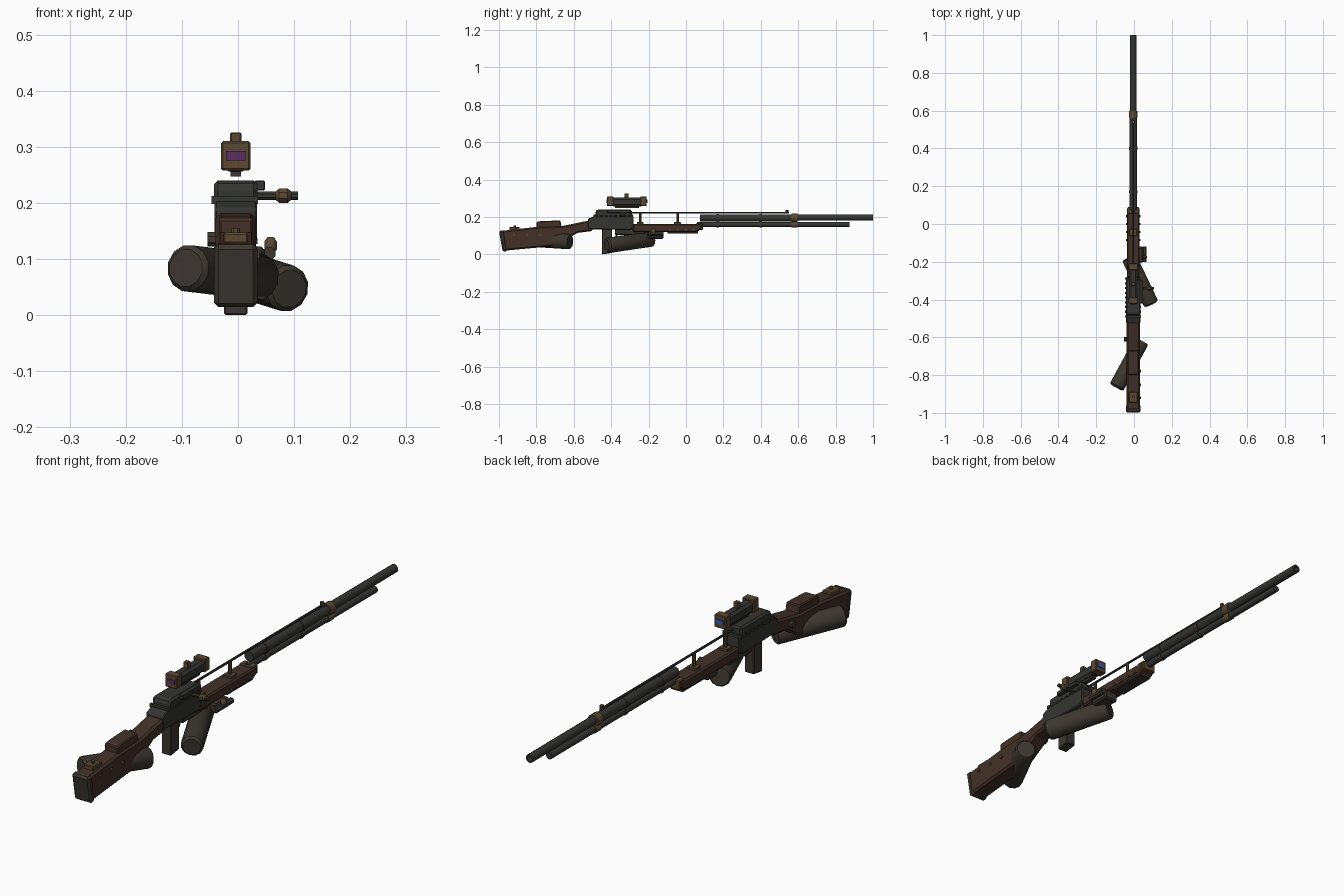
import bpy, bmesh, math
from mathutils import Vector

if "Cube" in bpy.data.objects:
    bpy.data.objects.remove(bpy.data.objects["Cube"])

CX = -0.004  # centre line of the rifle body


def material(name, rgb):
    m = bpy.data.materials.new(name)
    m.diffuse_color = (*rgb, 1)
    m.use_nodes = True
    m.node_tree.nodes["Principled BSDF"].inputs["Base Color"].default_value = m.diffuse_color
    return m


WOOD = material("dark_wood", (0.055, 0.030, 0.022))
METAL = material("gunmetal", (0.035, 0.036, 0.033))
BROWN = material("brown_metal", (0.045, 0.037, 0.029))
BRONZE = material("bronze", (0.105, 0.066, 0.034))
PURPLE = material("purple_glass", (0.10, 0.03, 0.12))
BLUE = material("blue_glass", (0.05, 0.10, 0.35))


def finish(name, bm, mat, bevel=0.0, smooth=False):
    bmesh.ops.recalc_face_normals(bm, faces=bm.faces)
    me = bpy.data.meshes.new(name)
    bm.to_mesh(me)
    bm.free()
    ob = bpy.data.objects.new(name, me)
    bpy.context.collection.objects.link(ob)
    me.materials.append(mat)
    if bevel:
        b = ob.modifiers.new("bevel", 'BEVEL')
        b.width, b.segments = bevel, 1
    if smooth:
        bpy.ops.object.select_all(action='DESELECT')
        ob.select_set(True)
        bpy.context.view_layer.objects.active = ob
        bpy.ops.object.shade_smooth_by_angle(angle=math.radians(40))
    return ob


def box(name, x, y, z, mat, bevel=0.0):
    bm = bmesh.new()
    bmesh.ops.create_cube(bm, size=1)
    for v in bm.verts:
        v.co = Vector([(r[0] + r[1]) / 2 + c * (r[1] - r[0]) for r, c in zip((x, y, z), v.co)])
    return finish(name, bm, mat, bevel)


def slab(name, profile, half, mat, bevel=0.0):
    """Side profile of (y, z) points given thickness across x."""
    bm = bmesh.new()
    face = bm.faces.new([bm.verts.new((CX - half, y, z)) for y, z in profile])
    ext = bmesh.ops.extrude_face_region(bm, geom=[face])
    moved = [g for g in ext["geom"] if isinstance(g, bmesh.types.BMVert)]
    bmesh.ops.translate(bm, verts=moved, vec=(2 * half, 0, 0))
    return finish(name, bm, mat, bevel)


def lathe(name, start, end, rings, mat, sides=12):
    """Round part on an axis; rings are (fraction along axis, radius)."""
    a, b = Vector(start), Vector(end)
    q = (b - a).to_track_quat('Z', 'Y')
    bm = bmesh.new()
    loops = []
    for t, r in rings:
        loops.append([bm.verts.new(a.lerp(b, t) + q @ Vector((
            r * math.cos(math.tau * (i + .5) / sides), r * math.sin(math.tau * (i + .5) / sides), 0)))
            for i in range(sides)])
    for l0, l1 in zip(loops, loops[1:]):
        for i in range(sides):
            j = (i + 1) % sides
            bm.faces.new((l0[i], l0[j], l1[j], l1[i]))
    bm.faces.new(loops[0])
    bm.faces.new(loops[-1])
    return finish(name, bm, mat, smooth=True)


def rod(name, start, end, r, mat, sides=12):
    return lathe(name, start, end, [(0, r), (1, r)], mat, sides)


# Stock, butt plate and cheek rest
slab("stock", [(-0.985, 0.126), (-0.80, 0.147), (-0.66, 0.152), (-0.50, 0.185), (-0.50, 0.125),
               (-0.58, 0.115), (-0.63, 0.085), (-0.70, 0.045), (-0.97, 0.020)], 0.036, WOOD, 0.008)
slab("butt_plate", [(-1.0, 0.125), (-0.972, 0.130), (-0.955, 0.018), (-0.98, 0.013)], 0.039, BROWN, 0.008)
slab("cheek_rest", [(-0.80, 0.140), (-0.80, 0.172), (-0.785, 0.177), (-0.672, 0.182),
                    (-0.665, 0.145)], 0.030, WOOD, 0.004)
box("butt_clasp", (CX - 0.022, CX + 0.022), (-0.945, -0.89), (0.125, 0.147), BRONZE, 0.003)
rod("butt_screw", (CX, -0.915, 0.14), (CX, -0.915, 0.155), 0.008, BRONZE, 8)
for i, y in enumerate((-0.92, -0.85, -0.78)):
    rod(f"stock_stud_{i}", (0.025, y, 0.105), (0.038, y, 0.105), 0.007, BRONZE, 8)
rod("stock_knob", (-0.03, -0.61, 0.135), (-0.054, -0.61, 0.135), 0.014, BROWN, 8)

# Slanted canisters under the stock and the receiver
caps = [(0, 0.034), (0.03, 0.042), (0.97, 0.042), (1, 0.036)]
lathe("rear_canister", (-0.093, -0.865, 0.084), (0.040, -0.620, 0.068), caps, BROWN, 12)
lathe("front_canister", (0.091, -0.424, 0.047), (-0.025, -0.180, 0.083), caps, BROWN, 12)

# Receiver with stepped upper part and ribs
slab("receiver", [(-0.525, 0.135), (-0.525, 0.190), (-0.49, 0.205), (-0.28, 0.205),
                  (-0.28, 0.145), (-0.30, 0.130)], 0.038, METAL, 0.004)
slab("receiver_cover", [(-0.485, 0.20), (-0.485, 0.230), (-0.475, 0.240), (-0.29, 0.240),
                        (-0.29, 0.20)], 0.039, METAL, 0.008)
for i in range(9):
    y = -0.495 + i * 0.025
    box(f"receiver_rib_{i}", (CX - 0.043, CX + 0.040), (y, y + 0.011), (0.198, 0.212), METAL)
box("receiver_latch", (0.030, 0.048), (-0.42, -0.30), (0.222, 0.240), METAL, 0.002)

# Bolt handle
rod("bolt_handle", (0.03, -0.34, 0.213), (0.107, -0.34, 0.213), 0.008, METAL, 8)
lathe("bolt_knob", (0.066, -0.34, 0.213), (0.096, -0.34, 0.213),
      [(0, 0.007), (0.25, 0.014), (0.75, 0.014), (1, 0.007)], BRONZE, 8)

# Magazine box and trigger
slab("magazine", [(-0.45, 0.0), (-0.45, 0.135), (-0.395, 0.135), (-0.395, 0.008)], 0.021, BROWN, 0.003)
slab("trigger", [(-0.375, 0.14), (-0.36, 0.14), (-0.37, 0.085), (-0.378, 0.085)], 0.005, METAL)
box("lower_frame", (CX - 0.025, CX + 0.025), (-0.38, -0.22), (0.105, 0.14), METAL, 0.004)

# Fore-end, with a clamp and side tool below
slab("fore_end", [(-0.285, 0.120), (-0.285, 0.163), (0.085, 0.163), (0.085, 0.138),
                  (0.06, 0.120)], 0.034, WOOD, 0.006)
box("fore_end_plate", (CX - 0.027, CX + 0.027), (-0.10, 0.065), (0.113, 0.126), BROWN, 0.002)
for i in range(4):
    y = -0.085 + i * 0.042
    rod(f"fore_end_bolt_{i}", (CX - 0.039, y, 0.132), (CX + 0.039, y, 0.132), 0.006, BRONZE, 8)
box("side_tool", (-0.015, 0.048), (-0.205, -0.12), (0.083, 0.122), BROWN, 0.006)
rod("side_tool_tube", (0.056, -0.20, 0.110), (0.056, -0.12, 0.110), 0.012, BROWN, 8)
lathe("side_tool_knob", (0.058, -0.175, 0.108), (0.058, -0.175, 0.139),
      [(0, 0.006), (0.3, 0.012), (0.75, 0.012), (1, 0.006)], BRONZE, 8)
box("fore_end_cap", (CX - 0.030, CX + 0.030), (0.055, 0.09), (0.130, 0.168), BRONZE, 0.003)

# Posts carrying the long guide rod
for i, y in enumerate((-0.245, -0.045)):
    rod(f"rod_post_{i}", (CX, y, 0.155), (CX, y, 0.224), 0.007, BRONZE, 8)
    box(f"rod_post_base_{i}", (CX - 0.02, CX + 0.02), (y - 0.018, y + 0.018), (0.158, 0.172), BRONZE, 0.002)
rod("guide_rod", (CX, -0.30, 0.223), (CX, 0.55, 0.223), 0.005, METAL, 8)
rod("front_sight", (CX, 0.54, 0.220), (CX, 0.54, 0.237), 0.008, BRONZE, 8)

# Barrel, jacket, lower tube and bands
lathe("barrel", (CX, 0.08, 0.197), (CX, 1.0, 0.197),
      [(0, 0.017), (0.999, 0.017), (1, 0.011), (0.96, 0.010)], METAL, 12)
rod("barrel_jacket", (CX, 0.075, 0.195), (CX, 0.585, 0.195), 0.020, METAL, 12)
rod("lower_tube", (CX, 0.06, 0.160), (CX, 0.875, 0.160), 0.0135, METAL, 12)
for i, (y, w, r, m) in enumerate(((0.17, 0.014, 0.0225, BROWN), (0.40, 0.014, 0.0225, BROWN),
                                  (0.58, 0.034, 0.024, BRONZE))):
    rod(f"barrel_band_{i}", (CX, y - w / 2, 0.195), (CX, y + w / 2, 0.195), r, m, 12)
    rod(f"tube_band_{i}", (CX, y - w / 2, 0.160), (CX, y + w / 2, 0.160), 0.016, m, 12)

# Scope with bronze ends, lenses, feet and a top dial
box("scope_body", (CX - 0.022, CX + 0.022), (-0.40, -0.23), (0.256, 0.303), METAL, 0.010)
for tag, y0, y1, lens, glass in (("rear", -0.422, -0.388, -0.4235, PURPLE),
                                 ("front", -0.244, -0.210, -0.2085, BLUE)):
    box(f"scope_{tag}_end", (CX - 0.026, CX + 0.026), (y0, y1), (0.258, 0.310), BRONZE, 0.003)
    box(f"scope_{tag}_lens", (CX - 0.017, CX + 0.017), (lens - 0.002, lens + 0.002), (0.276, 0.293), glass)
box("scope_foot", (CX - 0.009, CX + 0.009), (-0.38, -0.25), (0.247, 0.260), BROWN)
box("scope_dial", (CX - 0.010, CX + 0.010), (-0.328, -0.308), (0.300, 0.326), BRONZE, 0.002)
